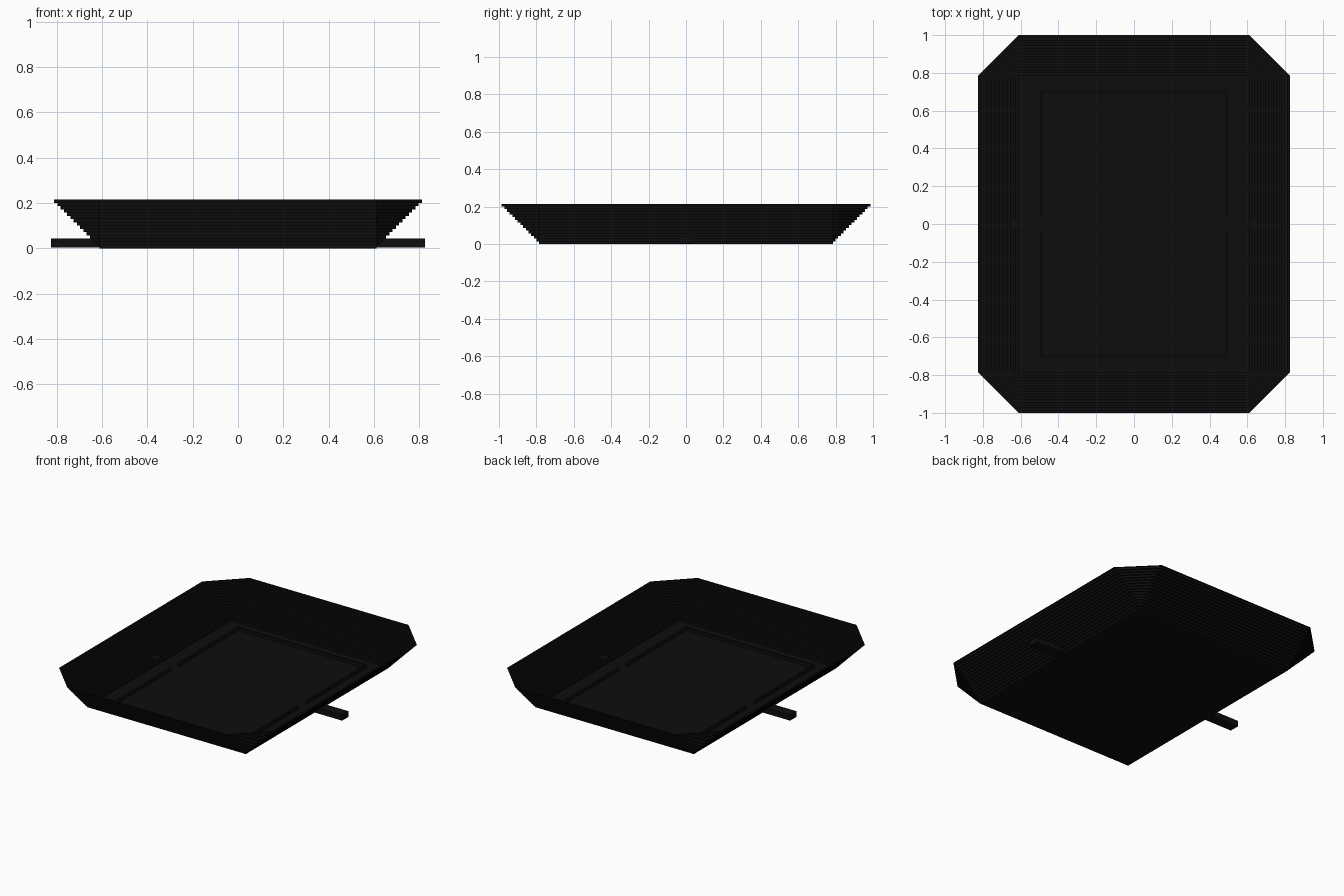
import bpy, bmesh

if "Cube" in bpy.data.objects:
    bpy.data.objects.remove(bpy.data.objects["Cube"])

mat = bpy.data.materials.new("black_metal")
mat.diffuse_color = (0.004, 0.004, 0.004, 1)
mat.use_nodes = True
mat.node_tree.nodes["Principled BSDF"].inputs["Base Color"].default_value = mat.diffuse_color

BASE_X, BASE_Y, FLARE, STEPS = 0.61, 0.785, 0.215, 15


def finish(name, bm):
    bmesh.ops.remove_doubles(bm, verts=bm.verts, dist=1e-5)
    bmesh.ops.dissolve_degenerate(bm, edges=bm.edges, dist=1e-5)
    me = bpy.data.meshes.new(name)
    bm.to_mesh(me)
    bm.free()
    me.materials.append(mat)
    ob = bpy.data.objects.new(name, me)
    bpy.context.collection.objects.link(ob)
    return ob


def box(name, x0, x1, y0, y1, z0, z1):
    bm = bmesh.new()
    bmesh.ops.create_cube(bm, size=1)
    for v in bm.verts:
        v.co = ((x0 + x1) / 2 + v.co.x * (x1 - x0),
                (y0 + y1) / 2 + v.co.y * (y1 - y0),
                (z0 + z1) / 2 + v.co.z * (z1 - z0))
    return finish(name, bm)


def ring(bm, d, z):
    # rectangle grown by d on each side, corners cut along the base corner
    a, b = BASE_X, BASE_Y
    pts = [(a, -b - d), (a + d, -b), (a + d, b), (a, b + d),
           (-a, b + d), (-a - d, b), (-a - d, -b), (-a, -b - d)]
    return [bm.verts.new((x, y, z)) for x, y in pts]


# stepped, flared tray: floor, then riser and tread for every layer
bm = bmesh.new()
prev = ring(bm, 0, 0)
bm.faces.new(prev[::2][:1] + [prev[2], prev[4], prev[6]])
s = FLARE / STEPS
for k in range(STEPS):
    for d, z in ((k * s, (k + 1) * s), ((k + 1) * s, (k + 1) * s)):
        cur = ring(bm, d, z)
        for i in range(8):
            j = (i + 1) % 8
            bm.faces.new((prev[i], prev[j], cur[j], cur[i]))
        prev = cur
finish("stepped_tray", bm)

# low rib frame on the floor, open at the middle of both long sides
FX, FY, W, H, GAP = 0.496, 0.706, 0.012, 0.022, 0.045
for sy, end in ((-1, "front"), (1, "back")):
    y0, y1 = sorted((sy * FY, sy * (FY - W)))
    box(f"floor_rib_{end}", -FX, FX, y0, y1, 0, H)
    for sx, side in ((-1, "left"), (1, "right")):
        x0, x1 = sorted((sx * FX, sx * (FX - W)))
        y0, y1 = sorted((sy * GAP, sy * (FY - W)))
        box(f"floor_rib_{end}_{side}", x0, x1, y0, y1, 0, H)

# side bars poking through the long walls
for sx, side in ((-1, "left"), (1, "right")):
    x0, x1 = sorted((sx * 0.61, sx * 0.825))
    box(f"side_bar_{side}", x0, x1, -0.035, 0.035, 0.003, 0.042)
